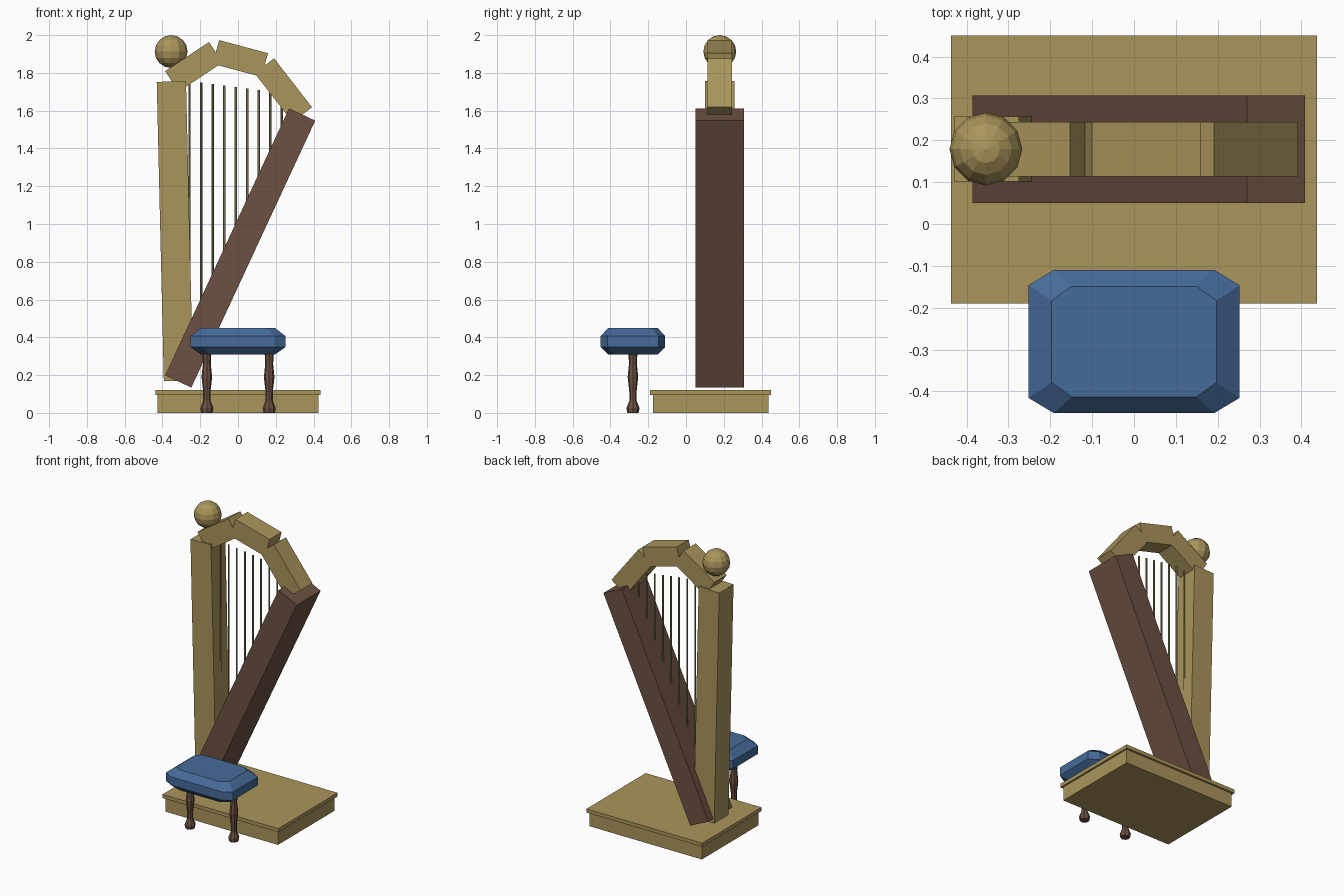
import bpy, bmesh, math
from mathutils import Vector

if "Cube" in bpy.data.objects:
    bpy.data.objects.remove(bpy.data.objects["Cube"])


def material(name, rgb):
    # sRGB 0-255 to linear
    lin = [(c / 255 / 12.92) if c < 11 else ((c / 255 + 0.055) / 1.055) ** 2.4 for c in rgb]
    m = bpy.data.materials.new(name)
    m.diffuse_color = (*lin, 1)
    m.use_nodes = True
    m.node_tree.nodes["Principled BSDF"].inputs["Base Color"].default_value = m.diffuse_color
    return m


GOLD = material("old gold", (170, 149, 91))
BROWN = material("dark wood", (108, 81, 66))
BLUE = material("blue cushion", (70, 107, 154))
WIRE = material("string wire", (146, 134, 94))


def finish(name, bm, mat, loc=(0, 0, 0), tilt=0):
    bmesh.ops.recalc_face_normals(bm, faces=bm.faces)
    me = bpy.data.meshes.new(name)
    bm.to_mesh(me)
    bm.free()
    me.materials.append(mat)
    ob = bpy.data.objects.new(name, me)
    ob.location = loc
    ob.rotation_euler = (0, math.radians(tilt), 0)
    bpy.context.collection.objects.link(ob)
    return ob


def box(name, mat, loc, size, tilt=0):
    bm = bmesh.new()
    bmesh.ops.create_cube(bm, size=1)
    bmesh.ops.scale(bm, vec=Vector(size), verts=bm.verts)
    return finish(name, bm, mat, loc, tilt)


def loft(name, mat, rings, loc=(0, 0, 0)):
    # skin closed rings of equal length and cap both ends
    bm = bmesh.new()
    loops = [[bm.verts.new(p) for p in r] for r in rings]
    n = len(loops[0])
    for a, b in zip(loops, loops[1:]):
        for i in range(n):
            j = (i + 1) % n
            bm.faces.new((a[i], a[j], b[j], b[i]))
    bm.faces.new(loops[0][::-1])
    bm.faces.new(loops[-1])
    return finish(name, bm, mat, loc)


def circle(r, z, n):
    return [(r * math.cos(2 * math.pi * i / n), r * math.sin(2 * math.pi * i / n), z) for i in range(n)]


def cut_rect(hx, hy, cx, cy, z):
    # rectangle with cut corners
    return [(hx, -hy + cy, z), (hx, hy - cy, z), (hx - cx, hy, z), (-hx + cx, hy, z),
            (-hx, hy - cy, z), (-hx, -hy + cy, z), (-hx + cx, -hy, z), (hx - cx, -hy, z)]


HARP_Y = 0.179

# Plinth
box("plinth", GOLD, (0, 0.13, 0.0475), (0.85, 0.612, 0.095))
box("plinth_top", GOLD, (0, 0.13, 0.1075), (0.875, 0.64, 0.025))

# Harp frame
box("pillar", GOLD, (-0.334, HARP_Y, 0.962), (0.155, 0.155, 1.585), -1.36)
box("soundbox", BROWN, (0.0115, HARP_Y, 0.873), (0.153, 0.257, 1.558), 24.9)
for i, (x, z, length, tilt) in enumerate([(-0.234, 1.832, 0.279, -33.4),
                                          (0.0125, 1.876, 0.268, 15.0),
                                          (0.24, 1.708, 0.328, 52.2)]):
    box(f"neck_{i + 1}", GOLD, (x, HARP_Y, z), (length, 0.13, 0.13), tilt)

# Ball on top of the pillar
bm = bmesh.new()
bmesh.ops.create_uvsphere(bm, u_segments=12, v_segments=8, radius=0.087)
finish("finial_ball", bm, GOLD, (-0.354, HARP_Y, 1.913))

# Strings, running down into the soundbox
for i in range(9):
    x = -0.256 + 0.061 * i
    top = 1.758 - 0.0083 * i
    bottom = 0.873 + (x - 0.0115) * 2.15
    loft(f"string_{i + 1}", WIRE, [circle(0.0058, bottom, 6), circle(0.0058, top, 6)], (x, HARP_Y, 0))

# Stool cushion
inner, outer = (0.197, 0.132, 0.048, 0.034), (0.252, 0.171, 0.06, 0.036)
loft("stool_seat", BLUE, [cut_rect(*inner, 0.31), cut_rect(*outer, 0.349),
                          cut_rect(*outer, 0.406), cut_rect(*inner, 0.449)], (0, -0.281, 0))

# Turned stool legs
profile = [(0.03, 0), (0.035, 0.025), (0.019, 0.065), (0.019, 0.11),
           (0.028, 0.19), (0.021, 0.26), (0.024, 0.32)]
for side, sx in (("left", -1), ("right", 1)):
    loft(f"stool_leg_{side}", BROWN, [circle(r, z, 8) for r, z in profile], (sx * 0.165, -0.281, 0))
